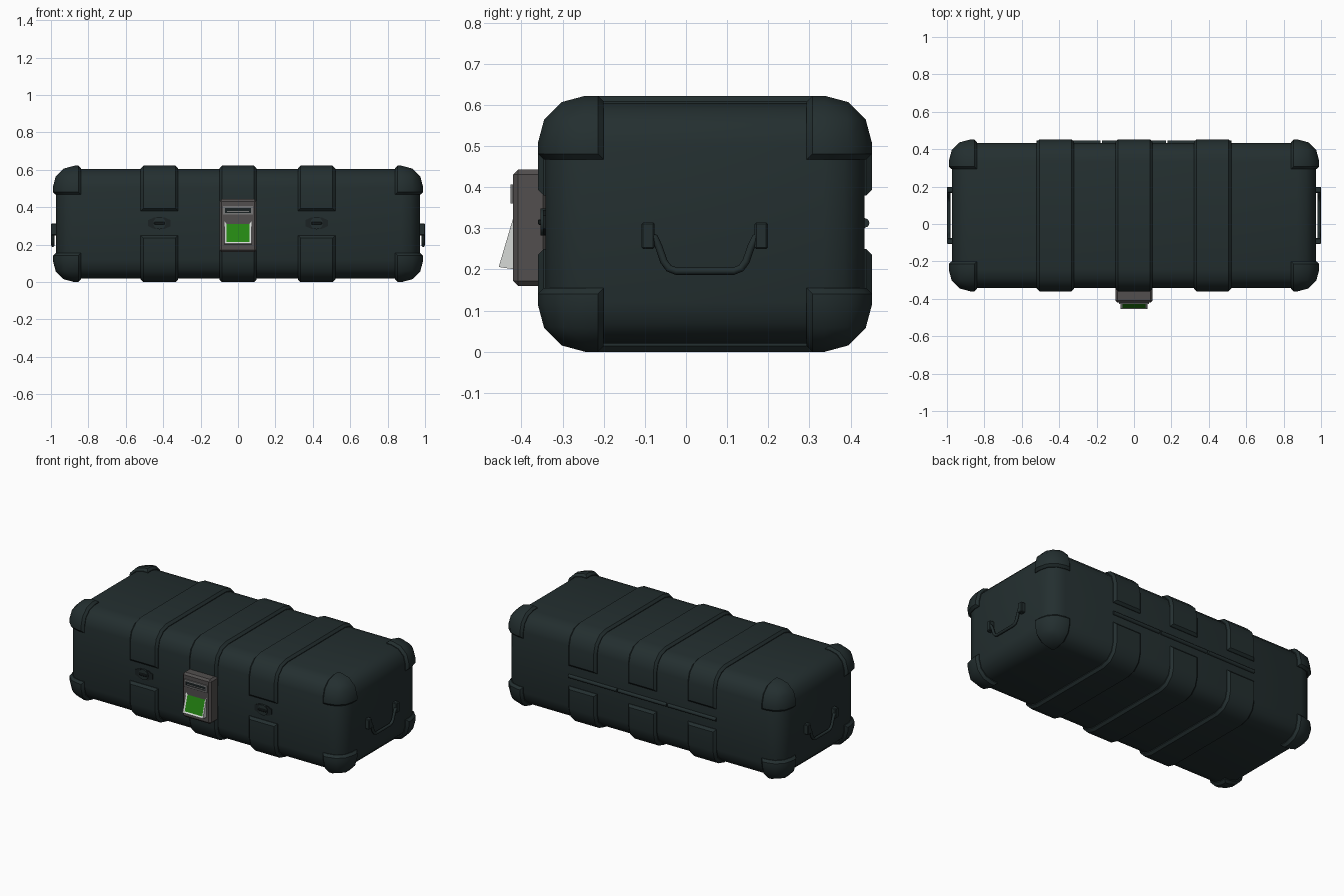
import bpy, bmesh, math
from mathutils import Vector, Matrix

if "Cube" in bpy.data.objects:
    bpy.data.objects.remove(bpy.data.objects["Cube"])


def mat(name, r, g, b):
    m = bpy.data.materials.new(name)
    m.diffuse_color = (r, g, b, 1)
    m.use_nodes = True
    m.node_tree.nodes["Principled BSDF"].inputs["Base Color"].default_value = m.diffuse_color
    return m


CASE = mat("dark_teal", 0.017, 0.028, 0.029)
METAL = mat("black_metal", 0.011, 0.016, 0.017)
GREY = mat("panel_grey", 0.085, 0.078, 0.077)
TRIM = mat("slot_grey", 0.19, 0.19, 0.19)
LIGHT = mat("light_frame", 0.68, 0.70, 0.68)
GREEN = mat("screen_green", 0.018, 0.24, 0.006)


def finish(bm, name, material, angle=40):
    bmesh.ops.recalc_face_normals(bm, faces=bm.faces)
    me = bpy.data.meshes.new(name)
    bm.to_mesh(me)
    bm.free()
    me.materials.append(material)
    ob = bpy.data.objects.new(name, me)
    bpy.context.collection.objects.link(ob)
    bpy.ops.object.select_all(action='DESELECT')
    ob.select_set(True)
    bpy.context.view_layer.objects.active = ob
    if angle:
        bpy.ops.object.shade_smooth_by_angle(angle=math.radians(angle))
    return ob


def box_bm(lo, hi, bevel=0, seg=1):
    bm = bmesh.new()
    bmesh.ops.create_cube(bm, size=1)
    for v in bm.verts:
        v.co = [l + (h - l) * (c + 0.5) for l, h, c in zip(lo, hi, v.co)]
    if bevel:
        bmesh.ops.bevel(bm, geom=bm.edges[:], offset=bevel, segments=seg,
                        profile=0.5, affect='EDGES')
    return bm


def box(name, lo, hi, material, bevel=0, seg=1):
    return finish(box_bm(lo, hi, bevel, seg), name, material, 30 if seg > 1 else 0)


def shell_piece(name, cuts, rim=0.014):
    """Slice of the outer rounded shell; each cut is (point, outward normal)."""
    bm = box_bm((-0.99, -0.36, 0), (0.99, 0.452, 0.622), 0.115, 3)
    cuts = [(Vector(p), Vector(n)) for p, n in cuts]
    for p, n in cuts:
        r = bmesh.ops.bisect_plane(bm, geom=bm.verts[:] + bm.edges[:] + bm.faces[:],
                                   plane_co=p, plane_no=n, clear_outer=True)
        edges = [e for e in r['geom_cut'] if isinstance(e, bmesh.types.BMEdge)]
        bmesh.ops.contextual_create(bm, geom=edges)
    bmesh.ops.recalc_face_normals(bm, faces=bm.faces)

    def is_cap(f):
        return any(all(abs((v.co - p).dot(n)) < 1e-4 for v in f.verts) for p, n in cuts)
    rims = [e for e in bm.edges if len(e.link_faces) == 2
            and sum(is_cap(f) for f in e.link_faces) == 1]
    bmesh.ops.bevel(bm, geom=rims, offset=rim, segments=1, affect='EDGES')
    return finish(bm, name, CASE)


def prism(name, pts, y0, y1, material):
    """Extrude an (x, z) outline from y0 to y1."""
    bm = bmesh.new()
    f = bm.faces.new([bm.verts.new((x, y0, z)) for x, z in pts])
    r = bmesh.ops.extrude_face_region(bm, geom=[f])
    bmesh.ops.translate(bm, vec=(0, y1 - y0, 0),
                        verts=[v for v in r['geom'] if isinstance(v, bmesh.types.BMVert)])
    return finish(bm, name, material, 30)


def rod(name, pts, radius, material):
    cu = bpy.data.curves.new(name, 'CURVE')
    cu.dimensions = '3D'
    cu.bevel_depth, cu.bevel_resolution, cu.use_fill_caps = radius, 2, True
    sp = cu.splines.new('POLY')
    sp.points.add(len(pts) - 1)
    for p, c in zip(sp.points, pts):
        p.co = (*c, 1)
    cu.materials.append(material)
    ob = bpy.data.objects.new(name, cu)
    bpy.context.collection.objects.link(ob)
    bpy.ops.object.select_all(action='DESELECT')
    ob.select_set(True)
    bpy.context.view_layer.objects.active = ob
    bpy.ops.object.convert(target='MESH')
    bpy.ops.object.shade_smooth_by_angle(angle=math.radians(50))


# Main case
finish(box_bm((-0.972, -0.342, 0.02), (0.972, 0.434, 0.604), 0.1, 3), "case_body", CASE)

# Corner guards
for sx in (-1, 1):
    for ny, y in ((1, -0.2), (-1, 0.293)):
        for nz, z in ((1, 0.155), (-1, 0.467)):
            shell_piece("corner_guard", [((sx * 0.84, 0, 0), (-sx, 0, 0)),
                                         ((0, y, 0), (0, ny, 0)), ((0, 0, z), (0, 0, nz))])

# Wrap-around bands, split into lid and base halves
for cx in (-0.42, 0, 0.42):
    for nz, z in ((1, 0.25), (-1, 0.38)):
        shell_piece("band", [((cx - 0.1, 0, 0), (-1, 0, 0)), ((cx + 0.1, 0, 0), (1, 0, 0)),
                             ((0, 0, z), (0, 0, nz))])

# Rear hinge rods
for a, b in ((-0.52, -0.18), (-0.17, 0.17), (0.18, 0.52)):
    rod("rear_hinge", [(a, 0.434, 0.313), (b, 0.434, 0.313)], 0.012, CASE)

# Front twist latches
for cx in (-0.42, 0.42):
    zc = 0.315
    outline = [(-0.06, -0.016), (-0.03, -0.03), (0.03, -0.03), (0.06, -0.016),
               (0.06, 0.016), (0.03, 0.03), (-0.03, 0.03), (-0.06, 0.016)]
    prism("latch_plate", [(cx + x, zc + z) for x, z in outline], -0.338, -0.348, METAL)
    ring = [(cx + 0.033 * math.cos(i * math.pi / 8), zc + 0.033 * math.sin(i * math.pi / 8))
            for i in range(16)]
    prism("latch_disc", ring, -0.338, -0.353, CASE)
    box("latch_wing", (cx - 0.028, -0.36, zc - 0.007), (cx + 0.028, -0.35, zc + 0.007),
        METAL, 0.003)

# End carrying handles
for s in (-1, 1):
    for y in (-0.108, 0.167):
        x0, x1 = sorted((s * 0.965, s * 1.0))
        box("handle_bracket", (x0, y, 0.25), (x1, y + 0.032, 0.314), CASE, 0.004)
    half = [(0.137, 0.284), (0.122, 0.277), (0.112, 0.255), (0.1, 0.22), (0.088, 0.203),
            (0.07, 0.196)]
    path = [(-y, z) for y, z in half] + [(y, z) for y, z in reversed(half)]
    rod("end_handle", [(s * 0.99, y + 0.046, z) for y, z in path], 0.009, CASE)

# Control panel
box("panel_housing", (-0.1, -0.42, 0.16), (0.1, -0.335, 0.443), GREY, 0.012)

# Card slot: frame bars, dark opening, light strip
for z in (0.36, 0.396):
    box("slot_frame_bar", (-0.08, -0.427, z), (0.08, -0.415, z + 0.01), TRIM)
for x in (-0.08, 0.07):
    box("slot_frame_side", (x, -0.427, 0.36), (x + 0.01, -0.415, 0.406), TRIM)
box("slot_opening", (-0.071, -0.422, 0.369), (0.071, -0.418, 0.397), METAL)
box("slot_strip", (-0.06, -0.4235, 0.375), (0.06, -0.4215, 0.379), TRIM)

# Tilted screen wedge with an inset green display
bm = bmesh.new()
prof = [(-0.415, 0.325), (-0.42, 0.325), (-0.455, 0.206), (-0.415, 0.2)]
rows = [[bm.verts.new((x, y, z)) for y, z in prof] for x in (-0.072, 0.072)]
bm.faces.new(rows[0])
bm.faces.new(rows[1][::-1])
for i in range(4):
    j = (i + 1) % 4
    f = bm.faces.new((rows[0][i], rows[0][j], rows[1][j], rows[1][i]))
    if i == 1:
        front = f
bmesh.ops.recalc_face_normals(bm, faces=bm.faces)
bmesh.ops.inset_region(bm, faces=[front], thickness=0.015, depth=-0.004)
front.material_index = 1
screen = finish(bm, "screen_wedge", LIGHT, 0)
screen.data.materials.append(GREEN)
